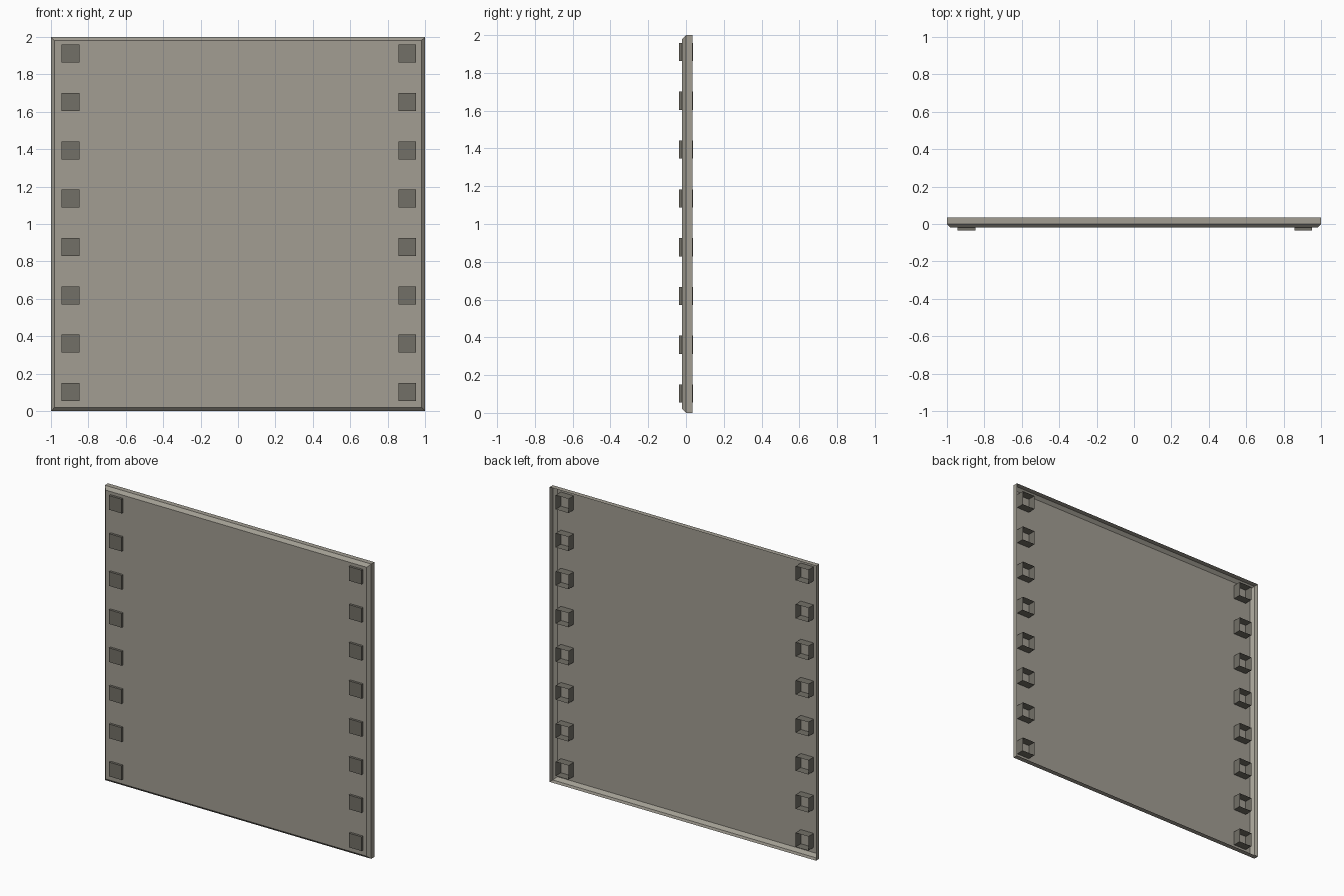
import bpy, bmesh

if "Cube" in bpy.data.objects:
    bpy.data.objects.remove(bpy.data.objects["Cube"])


def material(name, rgb):
    m = bpy.data.materials.new(name)
    m.diffuse_color = (*rgb, 1)
    m.use_nodes = True
    m.node_tree.nodes["Principled BSDF"].inputs["Base Color"].default_value = m.diffuse_color
    return m


def open_shell(bm, cx, cz, hx, hz, rings):
    """Rectangular tray facing -y: rings are (inset, y) from the front cap to the open back."""
    prev = None
    for inset, y in rings:
        w, h = hx - inset, hz - inset
        ring = [bm.verts.new((cx + sx * w, y, cz + sz * h))
                for sx, sz in ((-1, -1), (1, -1), (1, 1), (-1, 1))]
        if prev is None:
            bm.faces.new(ring)
        else:
            for i in range(4):
                j = (i + 1) % 4
                bm.faces.new((prev[j], prev[i], ring[i], ring[j]))
        prev = ring


def finish(bm, name, mat):
    mesh = bpy.data.meshes.new(name)
    bm.to_mesh(mesh)
    bm.free()
    mesh.materials.append(mat)
    ob = bpy.data.objects.new(name, mesh)
    bpy.context.collection.objects.link(ob)
    return ob


panel_grey = material("warm grey panel", (0.36, 0.34, 0.29))
stud_grey = material("dark grey stud", (0.17, 0.16, 0.135))

# Thin panel with chamfered front edge and open back
bm = bmesh.new()
open_shell(bm, 0, 1, 1, 1, [(0.02, -0.02), (0, 0), (0, 0.034)])
finish(bm, "panel", panel_grey)

# Two columns of square studs passing through the panel, hollow at the back
for side, x in (("left", -0.896), ("right", 0.905)):
    bm = bmesh.new()
    for i in range(8):
        open_shell(bm, x, 0.102 + i * 0.2584, 0.048, 0.048,
                   [(0, -0.036), (0, 0.036)])
    finish(bm, side + "_studs", stud_grey)
